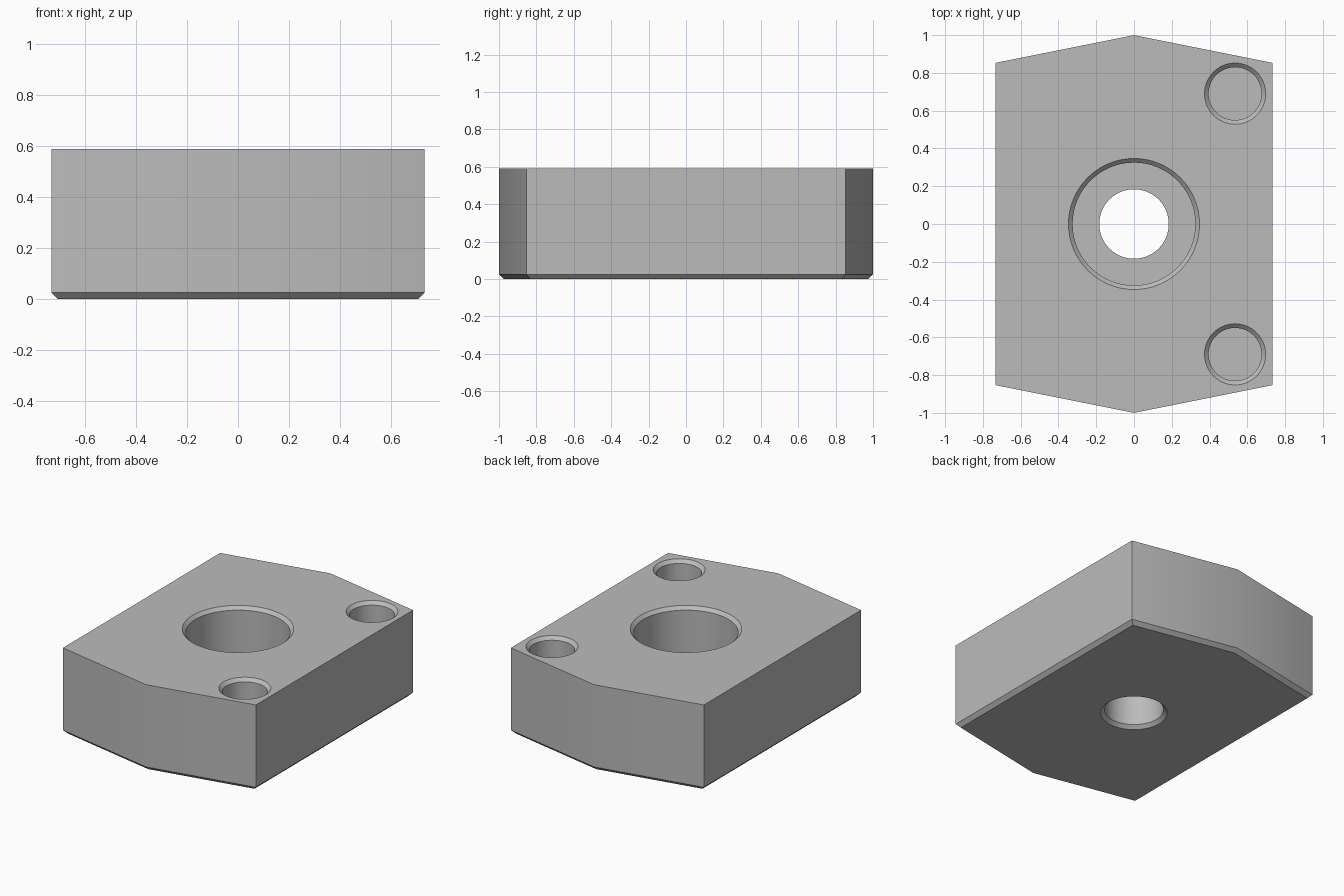
import bpy, bmesh, math

if "Cube" in bpy.data.objects:
    bpy.data.objects.remove(bpy.data.objects["Cube"], do_unlink=True)

HEIGHT = 0.59
CHAMFER = 0.025
SEGMENTS = 64

# Plain grey metal
metal = bpy.data.materials.new("grey_metal")
metal.use_nodes = True
GREY = (0.5, 0.5, 0.5, 1)
metal.diffuse_color = GREY
metal.node_tree.nodes["Principled BSDF"].inputs["Base Color"].default_value = GREY


def make_object(name, bm):
    bmesh.ops.recalc_face_normals(bm, faces=bm.faces[:])
    mesh = bpy.data.meshes.new(name)
    bm.to_mesh(mesh)
    bm.free()
    mesh.materials.append(metal)
    obj = bpy.data.objects.new(name, mesh)
    bpy.context.collection.objects.link(obj)
    return obj


def make_block():
    """Six-sided plate with peaked ends and a chamfered bottom rim."""
    half = [(0.733, 0.853), (0, 1), (-0.733, 0.853)]
    outline = half + [(-x, -y) for x, y in half]
    bm = bmesh.new()
    base = bm.faces.new([bm.verts.new((x, y, 0)) for x, y in outline])
    top = bmesh.ops.extrude_face_region(bm, geom=[base], use_keep_orig=True)["geom"]
    for v in (g for g in top if isinstance(g, bmesh.types.BMVert)):
        v.co.z = HEIGHT
    bmesh.ops.recalc_face_normals(bm, faces=bm.faces[:])
    rim = [e for e in bm.edges if all(v.co.z < 0.001 for v in e.verts)]
    bmesh.ops.bevel(bm, geom=rim, offset=CHAMFER, segments=1, affect='EDGES')
    return make_object("mounting_block", bm)


def make_cutter(name, x, y, profile):
    """Stack of rings (radius, z) closed at both ends."""
    bm = bmesh.new()
    rings = []
    for r, z in profile:
        angles = [2 * math.pi * i / SEGMENTS for i in range(SEGMENTS)]
        rings.append([bm.verts.new((x + r * math.cos(a), y + r * math.sin(a), z))
                      for a in angles])
    for low, high in zip(rings, rings[1:]):
        for i in range(SEGMENTS):
            j = (i + 1) % SEGMENTS
            bm.faces.new((low[i], low[j], high[j], high[i]))
    bm.faces.new(rings[0][::-1])
    bm.faces.new(rings[-1])
    cutter = make_object(name, bm)
    cutter.hide_render = True
    return cutter


def mouth(radius, rim):
    """Chamfered opening through the top face."""
    step = rim - radius
    return [(radius, HEIGHT - step), (rim, HEIGHT), (rim, HEIGHT + 0.1)]


block = make_block()

# Central counterbored through hole, chamfered at both ends
bore = [(0.207, -0.1), (0.207, 0), (0.184, 0.023), (0.184, 0.23), (0.325, 0.23)]
cutters = [make_cutter("bore_cutter", 0, 0, bore + mouth(0.325, 0.347))]

# Two blind pin holes on the left side
for side, y in (("front", -0.69), ("back", 0.69)):
    cutters.append(make_cutter(side + "_pin_cutter", 0.535, y,
                               [(0.14, 0.24)] + mouth(0.14, 0.162)))

for cutter in cutters:
    cut = block.modifiers.new(cutter.name, 'BOOLEAN')
    cut.operation = 'DIFFERENCE'
    cut.solver = 'EXACT'
    cut.object = cutter

# Apply the cuts, remove the cutters and shade
bpy.ops.object.select_all(action='DESELECT')
block.select_set(True)
bpy.context.view_layer.objects.active = block
for cutter in cutters:
    bpy.ops.object.modifier_apply(modifier=cutter.name)
    bpy.data.objects.remove(cutter, do_unlink=True)
bpy.ops.object.shade_smooth_by_angle(angle=math.radians(30))
